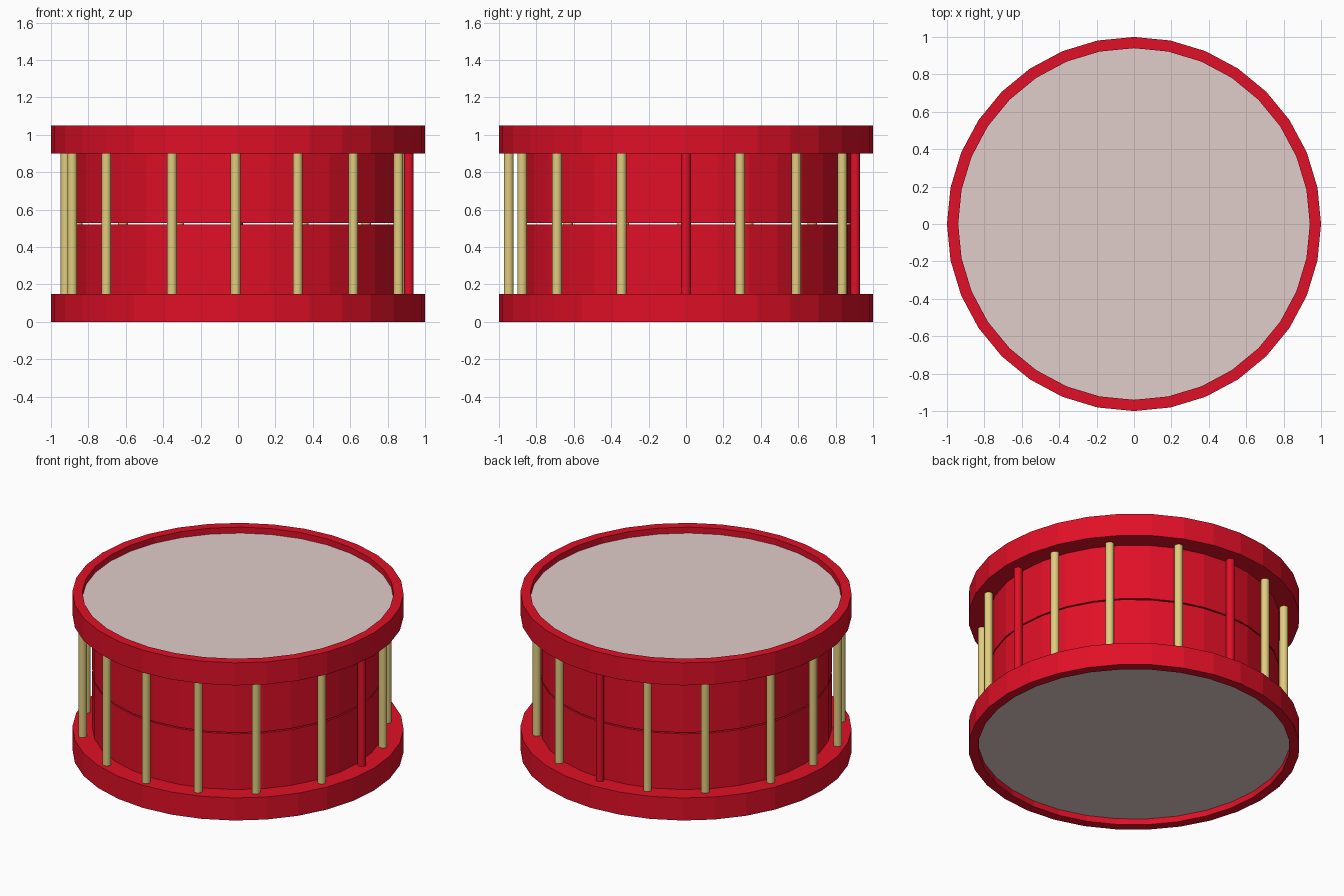
import bpy, bmesh, math

if "Cube" in bpy.data.objects:
    bpy.data.objects.remove(bpy.data.objects["Cube"])

SIDES = 32


def material(name, rgb):
    m = bpy.data.materials.new(name)
    m.diffuse_color = (*rgb, 1)
    m.use_nodes = True
    m.node_tree.nodes["Principled BSDF"].inputs["Base Color"].default_value = m.diffuse_color
    return m


RED = material("red_lacquer", (0.75, 0.005, 0.02))
GOLD = material("pale_gold", (0.75, 0.61, 0.21))
SKIN = material("drum_skin", (0.75, 0.61, 0.59))


def add_object(name, bm, mat):
    mesh = bpy.data.meshes.new(name)
    bmesh.ops.recalc_face_normals(bm, faces=bm.faces)
    bm.to_mesh(mesh)
    bm.free()
    mesh.materials.append(mat)
    ob = bpy.data.objects.new(name, mesh)
    bpy.context.collection.objects.link(ob)
    return ob


def lathe(name, profile, mat):
    """Revolve (radius, z) points around z and cap the last ring."""
    bm = bmesh.new()
    rings = []
    for r, z in profile:
        rings.append([bm.verts.new((r * math.cos(i * math.tau / SIDES),
                                    r * math.sin(i * math.tau / SIDES), z))
                      for i in range(SIDES)])
    for a, b in zip(rings, rings[1:]):
        for i in range(SIDES):
            j = (i + 1) % SIDES
            bm.faces.new((a[i], a[j], b[j], b[i]))
    bm.faces.new(rings[-1])
    bm.faces.new(rings[0]).material_index = 1   # the stretched skin
    ob = add_object(name, bm, mat)
    ob.data.materials.append(SKIN)
    return ob


# Two matching halves (shell, hoop and recessed skin) with a hairline seam
MID = 0.525
half = [(0.94, 1.01), (0.94, 1.05), (1.0, 1.05), (1.0, 0.90), (0.88, 0.90), (0.88, MID + 0.004)]
lathe("upper_drum_half", half, RED)
lathe("lower_drum_half", [(r, 2 * MID - z) for r, z in half], RED)

# Hand-spaced tension rods around the shell
gold_rods = [(-0.013, -0.948), (0.319, -0.876), (0.616, -0.69), (0.857, -0.345),
             (0.866, 0.289), (0.686, 0.589), (0.350, 0.835),
             (-0.315, 0.855), (-0.615, 0.675), (-0.857, 0.334), (-0.922, -0.02),
             (-0.886, -0.33), (-0.704, -0.63), (-0.353, -0.876)]
red_rods = [(0.913, 0.0), (0.0, 0.905)]


def rod(name, x, y, mat):
    bm = bmesh.new()
    bmesh.ops.create_cone(bm, cap_ends=True, segments=16, radius1=0.026, radius2=0.026, depth=0.75)
    bmesh.ops.translate(bm, verts=bm.verts, vec=(x, y, MID))
    ob = add_object(name, bm, mat)
    for p in ob.data.polygons:
        p.use_smooth = len(p.vertices) == 4
    return ob


for i, (x, y) in enumerate(gold_rods):
    rod(f"gold_rod_{i + 1}", x, y, GOLD)
for i, (x, y) in enumerate(red_rods):
    rod(f"red_rod_{i + 1}", x, y, RED)
